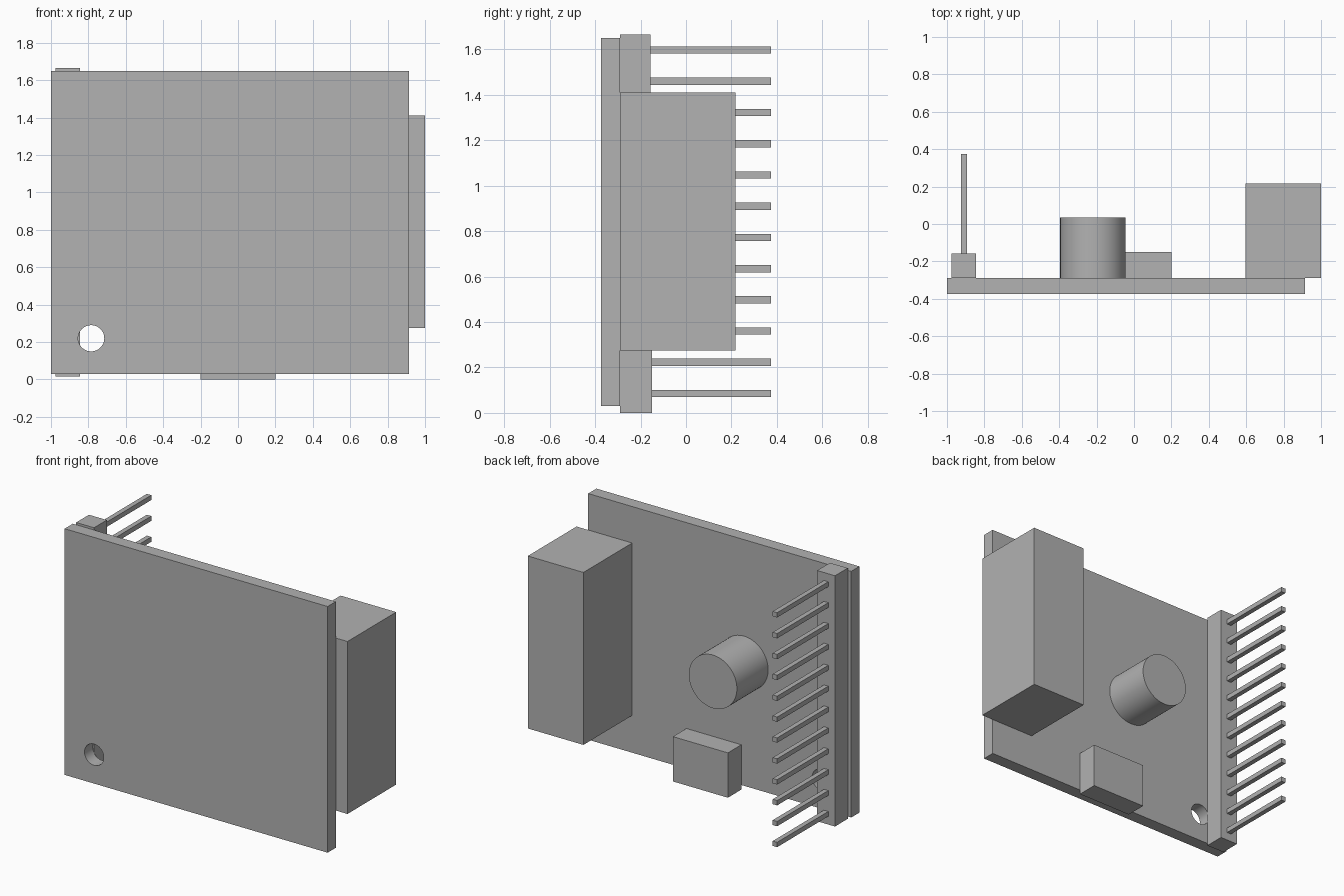
import bpy
import bmesh
import math
from mathutils import Matrix

old = bpy.data.objects.get("Cube")
if old:
    bpy.data.objects.remove(old, do_unlink=True)

GREY = (0.445, 0.445, 0.445, 1)
grey = bpy.data.materials.new("plain grey")
grey.use_nodes = True
grey.diffuse_color = GREY
grey.node_tree.nodes["Principled BSDF"].inputs["Base Color"].default_value = GREY


def finish(name, bm):
    mesh = bpy.data.meshes.new(name)
    bm.to_mesh(mesh)
    bm.free()
    mesh.materials.append(grey)
    obj = bpy.data.objects.new(name, mesh)
    bpy.context.collection.objects.link(obj)
    return obj


def box(name, xs, ys, zs):
    bm = bmesh.new()
    bmesh.ops.create_cube(bm, size=1)
    for v in bm.verts:
        v.co = [lo + (c + 0.5) * (hi - lo) for c, (lo, hi) in zip(v.co, (xs, ys, zs))]
    return finish(name, bm)


def cylinder(name, x, z, radius, ys):
    bm = bmesh.new()
    place = Matrix.Translation((x, sum(ys) / 2, z)) @ Matrix.Rotation(math.pi / 2, 4, "X")
    bmesh.ops.create_cone(bm, cap_ends=True, segments=64, radius1=radius,
                          radius2=radius, depth=ys[1] - ys[0], matrix=place)
    return finish(name, bm)


def smooth(obj):
    bpy.ops.object.select_all(action="DESELECT")
    obj.select_set(True)
    bpy.context.view_layer.objects.active = obj
    bpy.ops.object.shade_smooth_by_angle(angle=math.radians(30))


FACE = -0.29  # component side of the board

# Circuit board with a drilled mounting hole
board = box("circuit_board", (-1, 0.915), (-0.375, FACE), (0.03, 1.65))
drill = cylinder("hole_cutter", -0.785, 0.22, 0.07, (-0.5, -0.2))
drill.hide_render = True
cut = board.modifiers.new("mounting hole", "BOOLEAN")
cut.operation = "DIFFERENCE"
cut.solver = "EXACT"
cut.object = drill
bpy.context.view_layer.objects.active = board
bpy.ops.object.modifier_apply(modifier=cut.name)
bpy.data.objects.remove(drill, do_unlink=True)
smooth(board)

# Components on the back of the board
box("large_connector", (0.595, 1), (FACE, 0.217), (0.275, 1.41))
box("small_connector", (-0.2, 0.2), (FACE, -0.15), (0, 0.295))
smooth(cylinder("capacitor", -0.22, 0.84, 0.175, (FACE, 0.035)))

# Pin header: base strip and a row of square pins
box("header_strip", (-0.975, -0.845), (FACE, -0.157), (0.015, 1.665))
for i in range(12):
    z = 0.085 + i * 0.1374
    box(f"header_pin_{i + 1}", (-0.926, -0.894), (-0.157, 0.375), (z - 0.016, z + 0.016))
